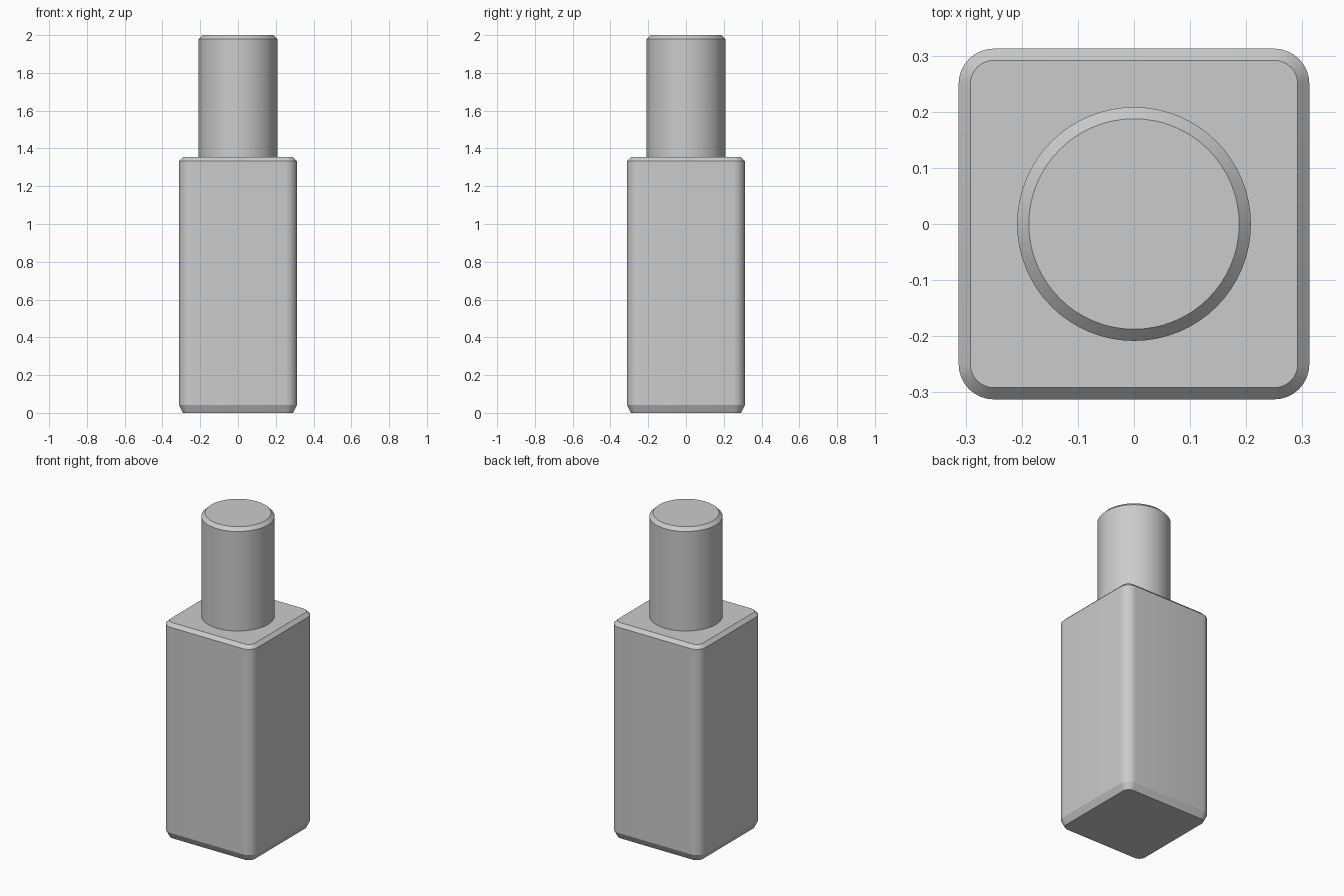
import bpy, bmesh
from math import sin, cos, pi, radians

if "Cube" in bpy.data.objects:
    bpy.data.objects.remove(bpy.data.objects["Cube"])

U = 1 / 48  # design grid unit


def circle(radius, z, sides=64):
    return [(radius * cos(2 * pi * i / sides), radius * sin(2 * pi * i / sides), z)
            for i in range(sides)]


def rounded_square(half, radius, z, steps=8):
    c = half - radius
    pts = []
    for q, (sx, sy) in enumerate([(1, 1), (-1, 1), (-1, -1), (1, -1)]):
        for i in range(steps + 1):
            a = (q + i / steps) * pi / 2
            pts.append((sx * c + radius * cos(a), sy * c + radius * sin(a), z))
    return pts


def loft(name, rings):
    """Skin a stack of equal-sized rings and cap both ends."""
    bm = bmesh.new()
    loops = [[bm.verts.new(p) for p in ring] for ring in rings]
    n = len(loops[0])
    for lo, hi in zip(loops, loops[1:]):
        for i in range(n):
            j = (i + 1) % n
            bm.faces.new((lo[i], lo[j], hi[j], hi[i]))
    bm.faces.new(loops[0][::-1])
    bm.faces.new(loops[-1])
    mesh = bpy.data.meshes.new(name)
    bm.to_mesh(mesh)
    bm.free()
    obj = bpy.data.objects.new(name, mesh)
    bpy.context.collection.objects.link(obj)
    bpy.ops.object.select_all(action='DESELECT')
    obj.select_set(True)
    bpy.context.view_layer.objects.active = obj
    bpy.ops.object.shade_smooth_by_angle(angle=radians(22))
    return obj


# Square body: rounded upright corners, chamfered top and bottom
loft("body", [rounded_square(14 * U, 2 * U, 0),
              rounded_square(15 * U, 3 * U, 2 * U),
              rounded_square(15 * U, 3 * U, 64 * U),
              rounded_square(14 * U, 2 * U, 65 * U)])

# Round peg on top, sunk slightly into the body, with a chamfered rim
loft("peg", [circle(10 * U, 64.8 * U),
             circle(10 * U, 95 * U),
             circle(9 * U, 96 * U)])
